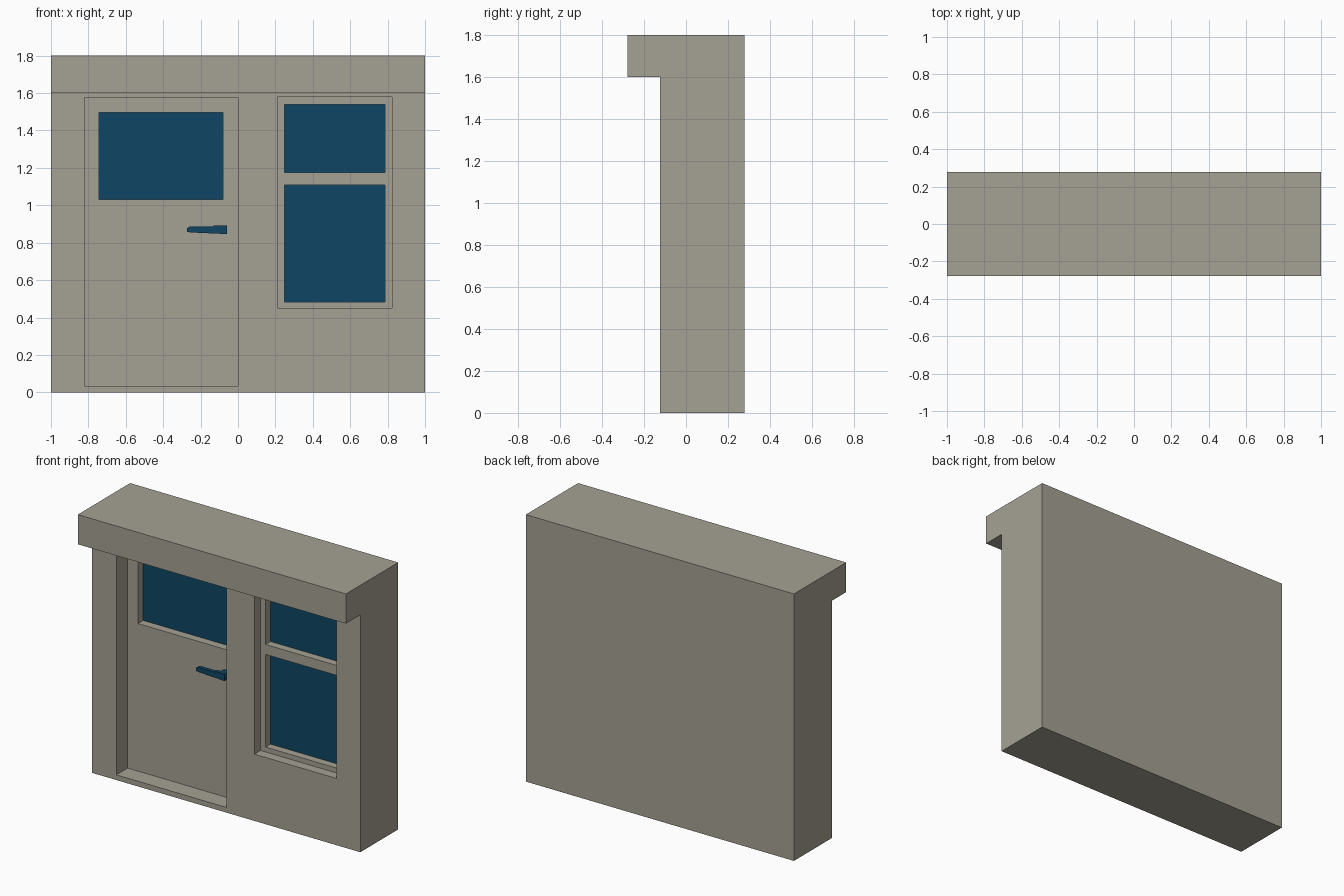
import bpy
import bmesh

if "Cube" in bpy.data.objects:
    bpy.data.objects.remove(bpy.data.objects["Cube"])


def material(name, rgb):
    m = bpy.data.materials.new(name)
    m.diffuse_color = (*rgb, 1)
    m.use_nodes = True
    m.node_tree.nodes["Principled BSDF"].inputs["Base Color"].default_value = m.diffuse_color
    return m


STONE = material("warm grey", (0.376, 0.356, 0.292))
BLUE = material("deep blue", (0.0044, 0.061, 0.125))


def prism(name, pts, axis, lo, hi, mat):
    """Extrude a 2D outline: (y, z) along x, or (x, z) along y."""
    def place(p, d):
        return (d, p[0], p[1]) if axis == "x" else (p[0], d, p[1])
    bm = bmesh.new()
    a = [bm.verts.new(place(p, lo)) for p in pts]
    b = [bm.verts.new(place(p, hi)) for p in pts]
    bm.faces.new(a)
    bm.faces.new(b)
    n = len(pts)
    for i in range(n):
        j = (i + 1) % n
        bm.faces.new((a[i], a[j], b[j], b[i]))
    bmesh.ops.recalc_face_normals(bm, faces=bm.faces)
    me = bpy.data.meshes.new(name)
    bm.to_mesh(me)
    bm.free()
    me.materials.append(mat)
    ob = bpy.data.objects.new(name, me)
    bpy.context.collection.objects.link(ob)
    return ob


def box(name, rect, y0, y1, mat):
    x0, x1, z0, z1 = rect
    return prism(name, [(x0, z0), (x1, z0), (x1, z1), (x0, z1)], "y", y0, y1, mat)


# wall with the overhanging lintel
wall = prism("wall", [(-0.125, 0), (0.278, 0), (0.278, 1.8), (-0.278, 1.8),
                      (-0.278, 1.6), (-0.125, 1.6)], "x", -1, 1, STONE)


def cut(rect, depth_y):
    cutter = box("cutter", rect, -0.2, depth_y, STONE)
    cutter.hide_render = True
    mod = wall.modifiers.new("recess", "BOOLEAN")
    mod.operation = "DIFFERENCE"
    mod.solver = "EXACT"
    mod.object = cutter
    bpy.context.view_layer.objects.active = wall
    bpy.ops.object.modifier_apply(modifier=mod.name)
    bpy.data.objects.remove(cutter)


# door and window recesses
cut((-0.82, 0.0, 0.035, 1.575), -0.005)
cut((0.21, 0.823, 0.45, 1.58), -0.06)

# glass panes set deeper into the door and the window frame
for name, rect, y in (
    ("door_glass", (-0.742, -0.08, 1.03, 1.497), 0.05),
    ("upper_window_glass", (0.248, 0.786, 1.175, 1.54), -0.008),
    ("lower_window_glass", (0.248, 0.786, 0.483, 1.108), -0.008),
):
    cut(rect, y + 0.004)
    box(name, rect, y, y + 0.004, BLUE)

# door handle: lever and post
prism("handle_lever", [(-0.272, 0.858), (-0.272, 0.878), (-0.258, 0.886),
                       (-0.13, 0.886), (-0.13, 0.893), (-0.058, 0.893),
                       (-0.058, 0.846), (-0.255, 0.855)], "y", -0.06, -0.035, BLUE)
box("handle_post", (-0.1, -0.058, 0.846, 0.893), -0.036, -0.004, BLUE)
